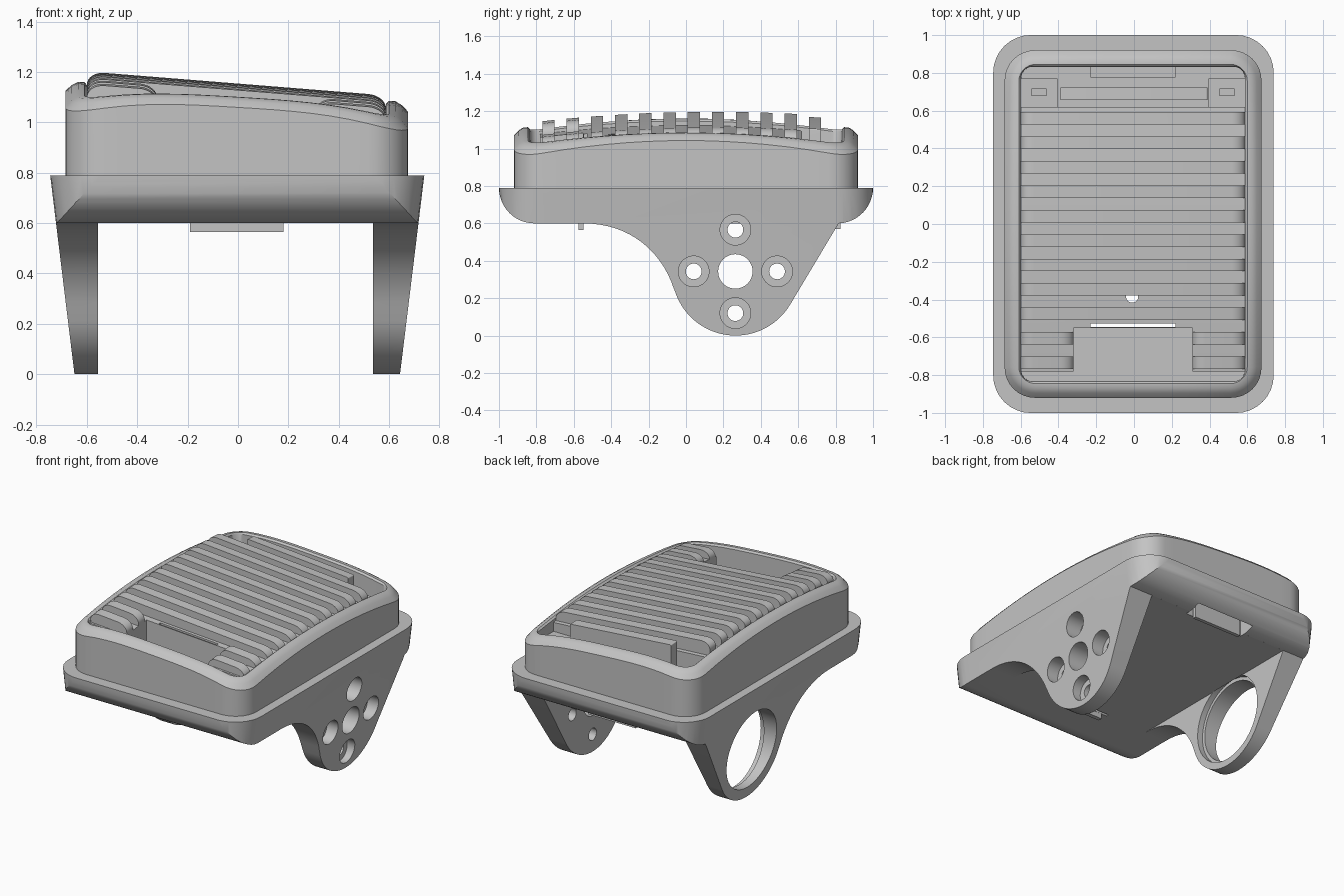
import bpy, bmesh, math
from mathutils import Vector

cube = bpy.data.objects.get("Cube")
if cube:
    bpy.data.objects.remove(cube, do_unlink=True)

grey = bpy.data.materials.new("plain grey")
grey.use_nodes = True
tone = (0.55, 0.55, 0.55, 1)
grey.diffuse_color = tone
grey.node_tree.nodes["Principled BSDF"].inputs["Base Color"].default_value = tone


def make(name, bm):
    bmesh.ops.recalc_face_normals(bm, faces=bm.faces)
    mesh = bpy.data.meshes.new(name)
    bm.to_mesh(mesh)
    bm.free()
    ob = bpy.data.objects.new(name, mesh)
    bpy.context.collection.objects.link(ob)
    mesh.materials.append(grey)
    return ob


def loft(name, rings):
    """Skin a list of equal-length rings and cap both ends."""
    bm = bmesh.new()
    loops = [[bm.verts.new(p) for p in ring] for ring in rings]
    for a, b in zip(loops, loops[1:]):
        for i in range(len(a)):
            j = (i + 1) % len(a)
            bm.faces.new((a[i], a[j], b[j], b[i]))
    bm.faces.new(loops[0])
    bm.faces.new(loops[-1])
    return make(name, bm)


def box(name, x0, x1, y0, y1, z0, z1):
    ring = lambda z: [(x0, y0, z), (x1, y0, z), (x1, y1, z), (x0, y1, z)]
    return loft(name, [ring(z0), ring(z1)])


def cylinder(name, c, r, a, b, axis="X", n=48):
    def ring(t):
        pts = []
        for i in range(n):
            u = c[0] + r * math.cos(math.tau * i / n)
            v = c[1] + r * math.sin(math.tau * i / n)
            pts.append((t, u, v) if axis == "X" else (u, v, t))
        return pts
    return loft(name, [ring(a), ring(b)])


def boolean(ob, tool, op="DIFFERENCE"):
    tool.hide_render = True
    mod = ob.modifiers.new("cut", "BOOLEAN")
    mod.operation, mod.object, mod.solver = op, tool, "EXACT"
    bpy.context.view_layer.objects.active = ob
    bpy.ops.object.modifier_apply(modifier=mod.name)
    bpy.data.objects.remove(tool, do_unlink=True)


def smooth(ob, angle=30):
    bpy.ops.object.select_all(action="DESELECT")
    ob.select_set(True)
    bpy.context.view_layer.objects.active = ob
    bpy.ops.object.shade_smooth_by_angle(angle=math.radians(angle))


def plan(hx, hy, r, side=14, corner=8):
    """Rounded rectangle in plan, with subdivided straight sides."""
    pts = []
    signs = [(1, 1), (-1, 1), (-1, -1), (1, -1)]
    for q, (sx, sy) in enumerate(signs):
        c = Vector((sx * (hx - r), sy * (hy - r)))
        for k in range(corner + 1):
            a = math.pi / 2 * (q + k / corner)
            pts.append(c + r * Vector((math.cos(a), math.sin(a))))
        nx, ny = signs[(q + 1) % 4]
        a = math.pi / 2 * (q + 1)
        end = Vector((nx * (hx - r), ny * (hy - r))) + r * Vector((math.cos(a), math.sin(a)))
        start = pts[-1].copy()
        pts += [start.lerp(end, k / side) for k in range(1, side)]
    return pts


def arc(cy, cz, r, a0, a1, n):
    angles = [math.radians(a0 + (a1 - a0) * i / n) for i in range(n + 1)]
    return [(cy + r * math.cos(a), cz + r * math.sin(a)) for a in angles]


# Base and both ears: side profile trimmed to a drafted rounded plan
TOP, BOTTOM = 0.79, 0.60
bend = [Vector(p) for p in [(-0.55, 0.6), (-0.3, 0.6), (-0.13, 0.45), (-0.065, 0.25)]]
profile = arc(-0.81, TOP, 0.19, 180, 270, 12)
for i in range(17):
    t = i / 16
    w = [(1 - t) ** 3, 3 * t * (1 - t) ** 2, 3 * t * t * (1 - t), t ** 3]
    profile.append(tuple(sum((p * k for p, k in zip(bend, w)), Vector((0, 0)))))
profile += arc(0.265, 0.34, 0.34, 198, 329, 28)
profile += arc(0.81, TOP, 0.19, 272, 360, 12)
base = loft("base_with_ears", [[(x, y, z) for y, z in profile] for x in (-0.9, 0.9)])

draft = []
for z, hx in ((-0.05, 0.64), (0.85, 0.75)):
    draft.append([(p.x - 0.003, p.y, z) for p in plan(hx, 1.0005, 0.2, side=1)])
boolean(base, loft("draft_trim", draft), "INTERSECT")
boolean(base, box("ear_gap", -0.555, 0.535, -0.6, 0.9, -0.2, BOTTOM))

# Ear holes: one wide stepped bore, and a ring of counterbored screw holes
HUB = (0.264, 0.343)
boolean(base, cylinder("bore", HUB, 0.272, -0.9, -0.553, n=64))
boolean(base, cylinder("bore_inner", HUB, 0.295, -0.595, -0.553, n=64))
boolean(base, cylinder("centre_hole", HUB, 0.092, 0.4, 0.9))
for dy, dz in ((1, 0), (-1, 0), (0, 1), (0, -1)):
    c = (HUB[0] + dy * 0.223, HUB[1] + dz * 0.223)
    boolean(base, cylinder("screw_hole", c, 0.042, 0.4, 0.9))
    boolean(base, cylinder("screw_recess", c, 0.082, 0.6, 0.9))

# Clip slot under the back of the base
boolean(base, box("back_slot", -0.23, 0.22, 0.78, 0.9, 0.5, 0.72))


# Lid shell: stacked rounded rings; the rim is tilted, arched and low at its corners
def tilt(x):
    return 1.122 - 0.061 * x


def rim(x, y):
    return tilt(x) - (0.022 + 0.053 * abs(x / 0.63) ** 3) * (y / 0.87) ** 2


def lid_ring(inset, r, height):
    ring = []
    for p in plan(0.68 - inset, 0.92 - inset, r):
        x = p.x - 0.005
        ring.append((x, p.y, height(x, p.y)))
    return ring


FLOOR = 0.9
lid = loft("lid_shell", [
    lid_ring(0, 0.16, lambda x, y: 0.75),
    lid_ring(0, 0.16, lambda x, y: rim(x, y) - 0.038),
    lid_ring(0.025, 0.14, lambda x, y: rim(x, y) - 0.014),
    lid_ring(0.05, 0.11, rim),
    lid_ring(0.075, 0.09, rim),
    lid_ring(0.087, 0.06, lambda x, y: rim(x, y) - 0.012),
    lid_ring(0.088, 0.06, lambda x, y: FLOOR)])


# Arched beds below the ribs
def bed(name, x0, x1, y0, y1, n=16):
    ys = [y0 + (y1 - y0) * i / n for i in range(n + 1)]
    rings = []
    for x in (x0, x1):
        top = [(x, y, tilt(x) - 0.035 - 0.076 * y * y) for y in ys]
        rings.append(top + [(x, y1, 0.86), (x, y0, 0.86)])
    return loft(name, rings)


L, R = -0.6, 0.588
beds = [bed("rib_bed", L, R, -0.55, 0.62),
        bed("rib_bed_right", 0.31, R, -0.78, -0.55, 4),
        bed("rib_bed_left", L, -0.32, -0.78, -0.55, 4)]


# Ribs with rounded ends
def rib(name, x0, x1, y0, y1, r=0.07):
    top = lambda x, y: 1.154 - 0.08 * x - 0.06 * (y - 0.15) ** 2
    n = 8
    angles = [math.pi / 2 * i / n for i in range(n + 1)]
    shape = [(x0 + r - r * math.cos(a), 0.75 * r * (1 - math.sin(a))) for a in angles]
    shape += [(x1 - r + r * math.sin(a), 0.75 * r * (1 - math.cos(a))) for a in angles]
    rings = []
    for y in (y0, y1):
        rings.append([(x, y, top(x, y) - d) for x, d in shape] + [(x1, y, 0.88), (x0, y, 0.88)])
    return loft(name, rings)


ribs = []
for i in range(12):
    y0 = -0.768 + i * 0.1295
    y1 = y0 + 0.066
    if i < 2:
        ribs.append(rib("front_rib_left", L, -0.32, y0, y1))
        ribs.append(rib("front_rib_right", 0.31, R, y0, y1))
    elif i == 11:
        ribs.append(rib("back_rib", -0.39, 0.39, y0, y1, 0.01))
    else:
        ribs.append(rib("rib", L, R, y0, y1))

# Screw hole and front clip slot below the ribs
for ob in (base, lid, beds[0]):
    boolean(ob, cylinder("deck_hole", (-0.01, -0.385), 0.032, 0.4, 1.4, "Z", 24))
    boolean(ob, box("front_slot", -0.23, 0.22, -0.546, -0.528, 0.4, 1.4))

for ob in [base, lid] + beds + ribs:
    smooth(ob)

# Clips, corner sockets and back ledge
box("front_clip", -0.19, 0.18, -0.575, -0.547, 0.565, 0.7)
box("back_clip", -0.19, 0.18, 0.8, 0.825, 0.57, 0.75)
box("back_ledge", -0.23, 0.22, 0.775, 0.832, 0.88, 0.95)
for name, x0, x1 in (("left", -0.6, -0.405), ("right", 0.395, 0.588)):
    socket = box("corner_socket_" + name, x0, x1, 0.62, 0.77, 0.88, 0.96)
    mid = (x0 + x1) / 2
    boolean(socket, box("socket_slot", mid - 0.04, mid + 0.04, 0.68, 0.715, 0.92, 1.1))
